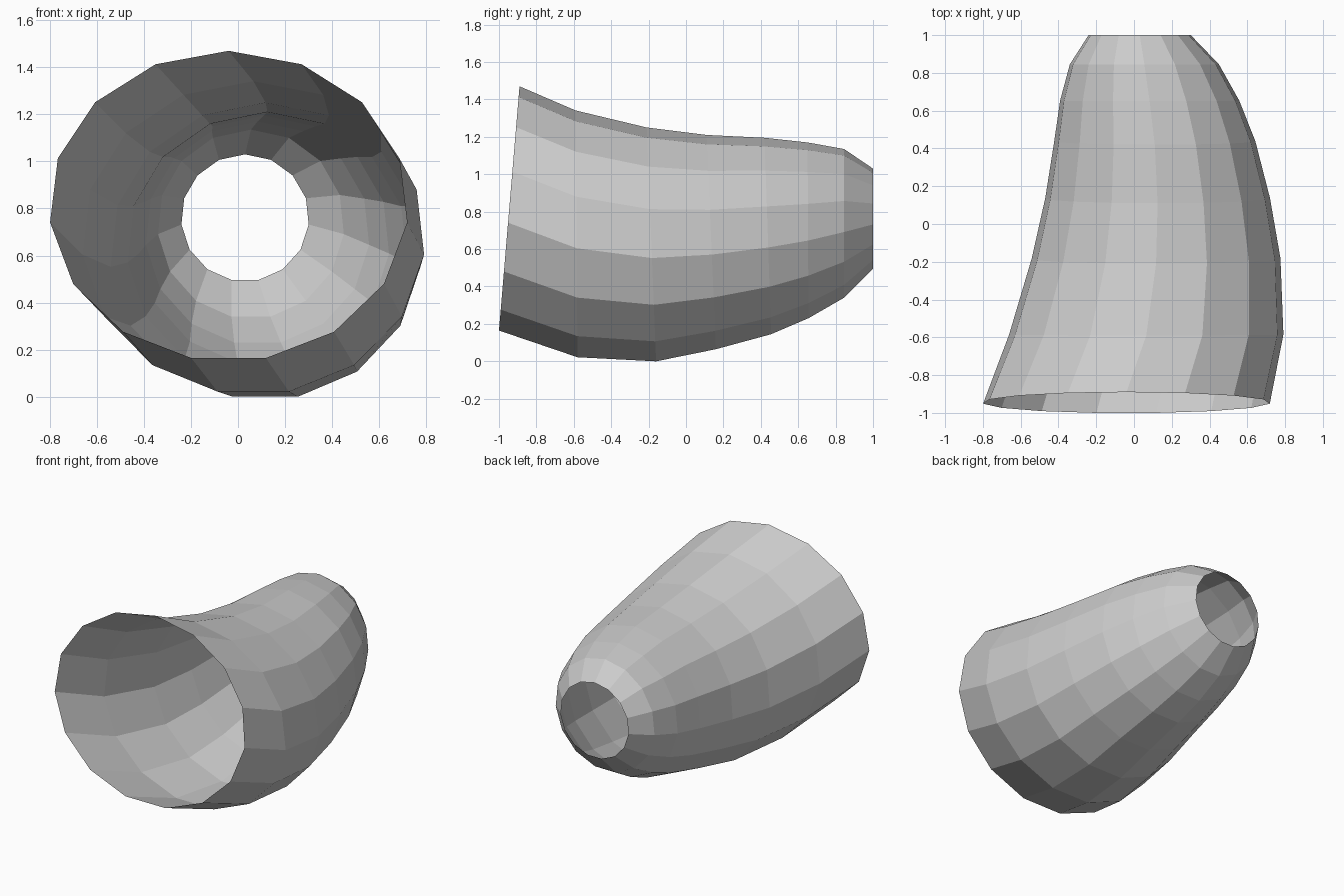
import bpy
import bmesh
from math import sin, cos, tau

if "Cube" in bpy.data.objects:
    bpy.data.objects.remove(bpy.data.objects["Cube"])

SIDES = 15

# Cross-sections: centre x, centre z, half width, half height, y at top, y at bottom
SECTIONS = [
    (-0.04, 0.81, 0.763, 0.66, -0.89, -1.0),
    (0.065, 0.674, 0.73, 0.667, -0.59, -0.58),
    (0.117, 0.618, 0.662, 0.632, -0.21, -0.16),
    (0.125, 0.631, 0.598, 0.579, 0.11, 0.16),
    (0.11, 0.664, 0.535, 0.531, 0.42, 0.455),
    (0.083, 0.695, 0.477, 0.475, 0.65, 0.655),
    (0.055, 0.733, 0.397, 0.402, 0.845, 0.845),
    (0.03, 0.76, 0.272, 0.27, 1.0, 1.0),
]


def add_ring(bm, cx, cz, rx, rz, y_top, y_bottom):
    """Tilted ellipse with one vertex at the very top."""
    ring = []
    z_low = cos(tau * (SIDES // 2) / SIDES)
    for i in range(SIDES):
        a = tau * i / SIDES
        t = (1 - cos(a)) / (1 - z_low)
        y = y_top + (y_bottom - y_top) * t
        ring.append(bm.verts.new((cx + rx * sin(a), y, cz + rz * cos(a))))
    return ring


# Curved, tapering sleeve, open at both ends
bm = bmesh.new()
rings = [add_ring(bm, *s) for s in SECTIONS]
for a, b in zip(rings, rings[1:]):
    for i in range(SIDES):
        j = (i + 1) % SIDES
        bm.faces.new((a[i], b[i], b[j], a[j]))
bm.normal_update()
# Make the faces point outwards
first = bm.faces[:][0]
if first.normal.z < 0:
    bmesh.ops.reverse_faces(bm, faces=bm.faces[:])

mesh = bpy.data.meshes.new("tapered_sleeve")
bm.to_mesh(mesh)
bm.free()
sleeve = bpy.data.objects.new("tapered_sleeve", mesh)
bpy.context.collection.objects.link(sleeve)
